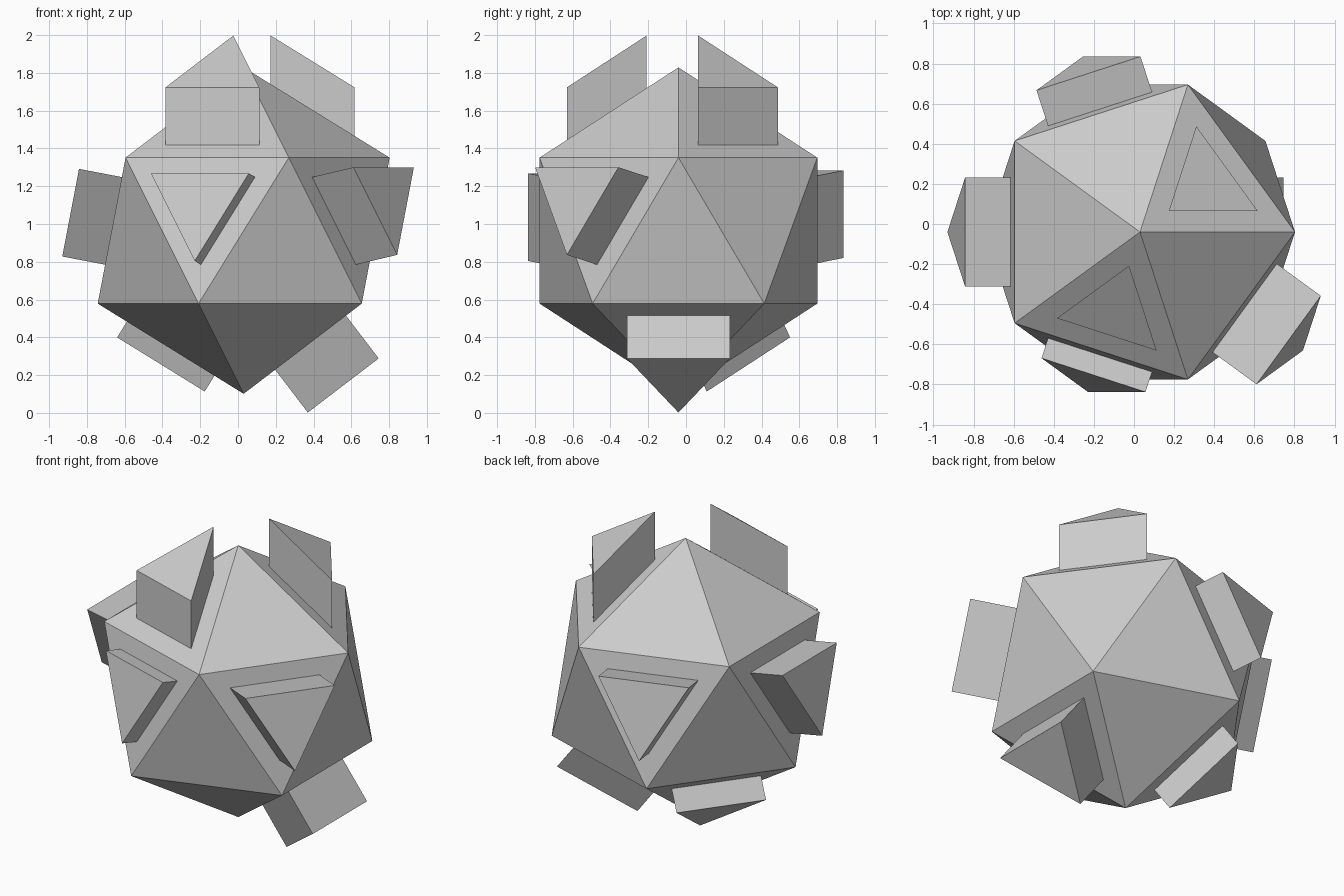
import bpy, bmesh
from math import radians, cos, sin
from mathutils import Vector

if "Cube" in bpy.data.objects:
    bpy.data.objects.remove(bpy.data.objects["Cube"])

CENTRE = Vector((0.03, -0.04, 0.965))
RADIUS = 0.864
TOP, MID, LOW = 52.6, 10.8, -52.6      # elevation of the face tiers
UP = Vector((0, 0, 1))

# raised triangles: azimuth, elevation, height, scale on face, direction (None = face normal)
BLOCKS = [
    (36, TOP, 0.304, 0.575, UP),
    (252, TOP, 0.304, 0.575, UP),
    (108, MID, 0.19, 0.6, None),
    (180, MID, 0.231, 0.6, None),
    (252, MID, 0.107, 0.6, None),
    (324, MID, 0.276, 0.6, None),
    (0, LOW, 0.285, 0.6, None),
    (144, LOW, 0.145, 0.6, None),
]


def face_towards(bm, azimuth, elevation):
    a, e = radians(azimuth), radians(elevation)
    d = Vector((cos(a) * cos(e), sin(a) * cos(e), sin(e)))
    return max(bm.faces, key=lambda f: f.normal.dot(d))


def extrude(bm, face):
    return bmesh.ops.extrude_discrete_faces(bm, faces=[face])["faces"][0]


# twenty-sided body
bm = bmesh.new()
bmesh.ops.create_icosphere(bm, subdivisions=1, radius=RADIUS)
bm.normal_update()
faces = [face_towards(bm, az, el) for az, el, *_ in BLOCKS]

# inset each chosen face, then raise it into a triangular block
for face, (_, _, height, scale, direction) in zip(faces, BLOCKS):
    offset = (direction or face.normal.copy()) * height
    face = extrude(bm, face)
    mid = face.calc_center_median()
    for v in face.verts:
        v.co = mid + (v.co - mid) * scale
    face = extrude(bm, face)
    for v in face.verts:
        v.co += offset

bmesh.ops.recalc_face_normals(bm, faces=bm.faces)
mesh = bpy.data.meshes.new("faceted_body")
bm.to_mesh(mesh)
bm.free()
body = bpy.data.objects.new("faceted_body", mesh)
body.location = CENTRE
bpy.context.collection.objects.link(body)
